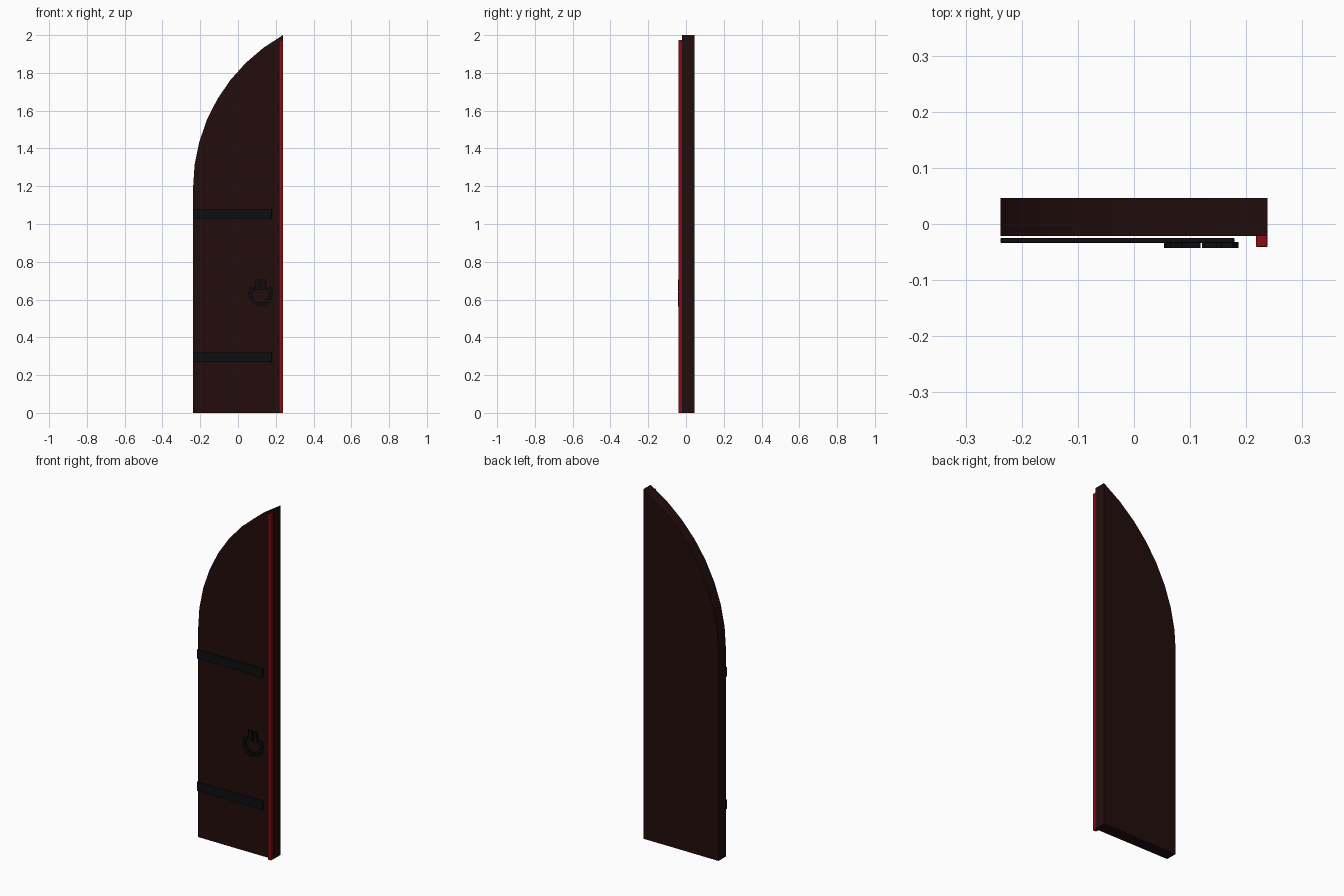
import bpy, bmesh
from math import sin, cos, asin, radians
from mathutils import Matrix, Vector

old = bpy.data.objects.get("Cube")
if old:
    bpy.data.objects.remove(old, do_unlink=True)


def material(name, rgb):
    m = bpy.data.materials.new(name)
    m.use_nodes = True
    m.diffuse_color = (*rgb, 1)
    m.node_tree.nodes["Principled BSDF"].inputs["Base Color"].default_value = (*rgb, 1)
    return m


wood = material("dark wood", (0.017, 0.004, 0.004))
red = material("red trim", (0.25, 0.004, 0.006))
iron = material("black iron", (0.004, 0.0045, 0.005))


def finish(name, bm, mat, bevel=0):
    bmesh.ops.recalc_face_normals(bm, faces=bm.faces)
    mesh = bpy.data.meshes.new(name)
    bm.to_mesh(mesh)
    bm.free()
    mesh.materials.append(mat)
    ob = bpy.data.objects.new(name, mesh)
    bpy.context.collection.objects.link(ob)
    if bevel:
        mod = ob.modifiers.new("soft edges", "BEVEL")
        mod.width = bevel
        mod.segments = 2
    return ob


def add_box(bm, lo, hi, turn=Matrix()):
    lo, hi = Vector(lo), Vector(hi)
    place = Matrix.Translation((lo + hi) / 2) @ Matrix.Diagonal((*(hi - lo), 1))
    bmesh.ops.create_cube(bm, size=1, matrix=turn @ place)


def box(name, lo, hi, mat, bevel=0):
    bm = bmesh.new()
    add_box(bm, lo, hi)
    return finish(name, bm, mat, bevel)


# Door leaf: half of a pointed arch, extruded through its thickness
half, spring, radius, steps = 0.238, 1.19, 0.927, 8
front, back = -0.021, 0.046
sweep = asin((2 - spring) / radius)
outline = [(-half, 0), (half, 0), (half, 2)]
for i in range(steps - 1, -1, -1):
    a = sweep * i / steps
    outline.append((-half + radius * (1 - cos(a)), spring + radius * sin(a)))
bm = bmesh.new()
face = bm.faces.new([bm.verts.new((x, front, z)) for x, z in outline])
grown = bmesh.ops.extrude_face_region(bm, geom=[face])["geom"]
bmesh.ops.translate(bm, vec=(0, back - front, 0),
                    verts=[v for v in grown if isinstance(v, bmesh.types.BMVert)])
finish("door_leaf", bm, wood)

# Meeting strip along the closing edge
box("meeting_strip", (0.217, -0.041, 0), (half, front, 1.975), red, 0.002)

# Hinge straps, standing slightly off the leaf
for name, z in (("lower_hinge_strap", 0.295), ("upper_hinge_strap", 1.052)):
    box(name, (-half, -0.034, z - 0.026), (0.179, -0.025, z + 0.026), iron, 0.002)

# Door knocker: split mounting plate and a ring of separate studs
y0, y1 = -0.043, -0.032
centre = Matrix.Translation((0.12, 0, 0.63))
bm = bmesh.new()
for side in (1, -1):
    mirror = centre @ Matrix.Diagonal((side, 1, 1, 1))
    for width, low, high in ((0.028, 0.04, 0.077), (0.034, 0.02, 0.04)):
        add_box(bm, (0.005, y0, low), (width, y1, high), mirror)
    for angle in (-77, -50, -24, 2, 27):
        turn = mirror @ Matrix.Rotation(-radians(angle), 4, "Y")
        add_box(bm, (0.044, y0, -0.009), (0.066, y1, 0.009), turn)
finish("door_knocker", bm, iron)
